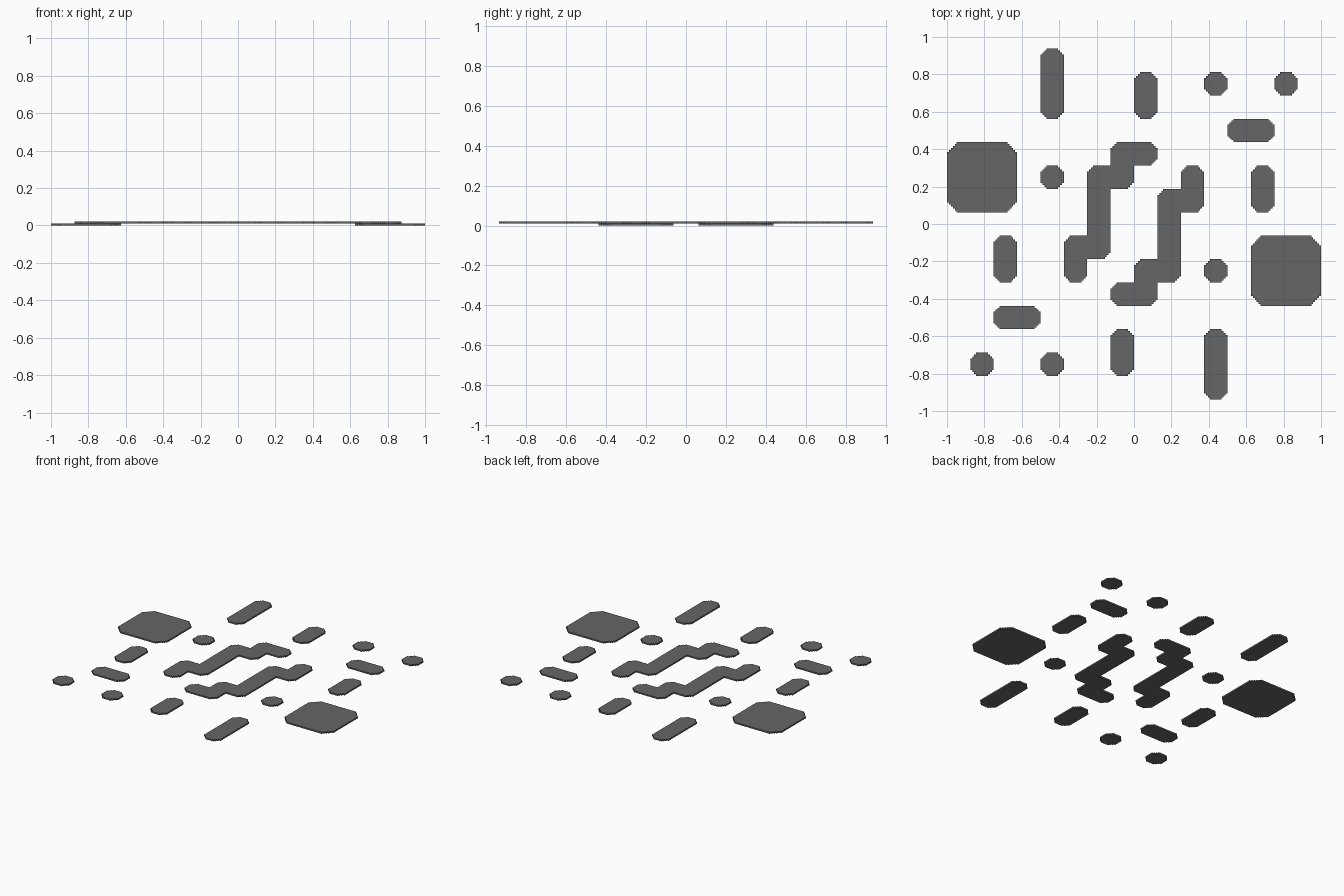
import bpy
import bmesh

if "Cube" in bpy.data.objects:
    bpy.data.objects.remove(bpy.data.objects["Cube"])

VOXEL = 1 / 96          # stair step and plate thickness
CELL = 12 * VOXEL       # one grid cell

grey = bpy.data.materials.new("dark grey")
grey.diffuse_color = (0.133, 0.133, 0.133, 1)
grey.use_nodes = True
grey.node_tree.nodes["Principled BSDF"].inputs["Base Color"].default_value = grey.diffuse_color


def cell_outline(cx, cy, half, steps, neighbours):
    """Square outline whose free corners are cut as small stairs."""
    points = []
    dx, dy = 1, 0                                   # direction of the side, turned each corner
    for _ in range(4):
        nx, ny = -dy, dx                            # next side, a quarter turn on
        if (dx, dy) in neighbours or (nx, ny) in neighbours:
            local = [(half, half)]
        else:
            local = [(half, half - steps * VOXEL)]
            for k in range(1, steps + 1):
                local.append((half - k * VOXEL, half - (steps - k + 1) * VOXEL))
                local.append((half - k * VOXEL, half - (steps - k) * VOXEL))
        points += [(cx + a * dx + b * nx, cy + a * dy + b * ny) for a, b in local]
        dx, dy = nx, ny
    return points


def plate(name, cells, z, half=CELL / 2, steps=3):
    """Flat plate made of joined grid cells (column, row)."""
    bm = bmesh.new()
    for i, j in cells:
        near = {d for d in ((1, 0), (0, 1), (-1, 0), (0, -1))
                if (i + d[0], j + d[1]) in cells}
        outline = cell_outline((i + 0.5) * CELL, j * CELL, half, steps, near)
        bm.faces.new([bm.verts.new((x, y, z)) for x, y in outline])
    bmesh.ops.remove_doubles(bm, verts=bm.verts[:], dist=1e-4)
    if len(cells) > 1:
        bmesh.ops.dissolve_faces(bm, faces=bm.faces[:])
    top = bmesh.ops.extrude_face_region(bm, geom=bm.faces[:], use_keep_orig=True)
    moved = [v for v in top["geom"] if isinstance(v, bmesh.types.BMVert)]
    bmesh.ops.translate(bm, verts=moved, vec=(0, 0, VOXEL))
    bmesh.ops.recalc_face_normals(bm, faces=bm.faces[:])
    mesh = bpy.data.meshes.new(name)
    bm.to_mesh(mesh)
    bm.free()
    mesh.materials.append(grey)
    bpy.context.collection.objects.link(bpy.data.objects.new(name, mesh))


# Half of the pattern; the other half is the same turned by 180 degrees
shapes = {
    "long_bar": [(-4, 5), (-4, 6), (-4, 7)],
    "short_bar": [(0, 5), (0, 6)],
    "side_bar": [(5, 1), (5, 2)],
    "cross_bar": [(4, 4), (5, 4)],
    "outer_dot": [(6, 6)],
    "middle_dot": [(3, 6)],
    "inner_dot": [(-4, 2)],
    "zigzag": [(0, 3), (-1, 3), (-1, 2), (-2, 2), (-2, 1), (-2, 0),
               (-2, -1), (-3, -1), (-3, -2)],
}
for name, cells in shapes.items():
    plate(name + "_a", cells, VOXEL)
    plate(name + "_b", [(-1 - i, -j) for i, j in cells], VOXEL)

# Two large square plates on the lower layer
for name, cell in (("large_square_a", (-7, 2)), ("large_square_b", (6, -2))):
    plate(name, [cell], 0, half=1.5 * CELL, steps=5)
